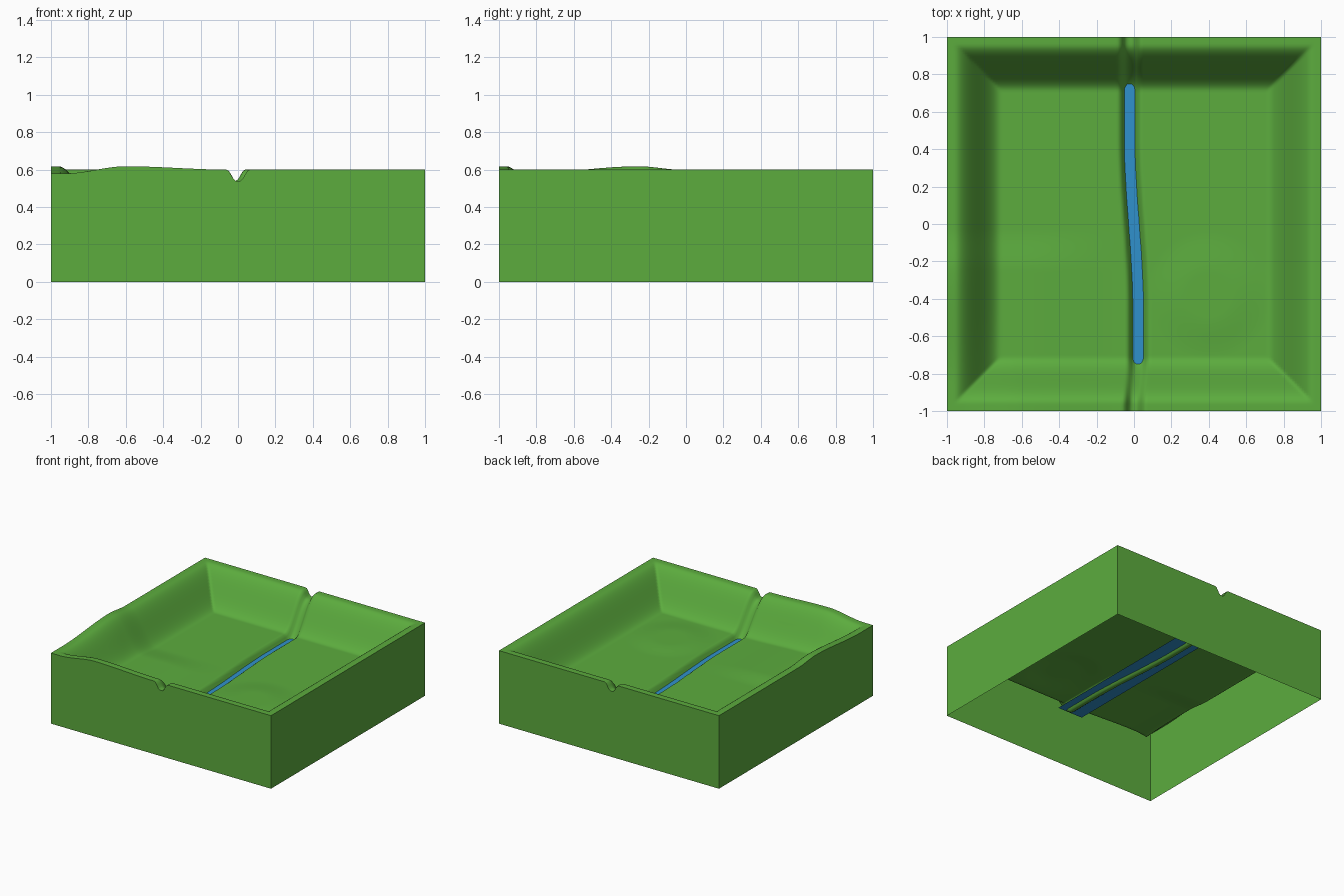
import bpy, bmesh, math

if "Cube" in bpy.data.objects:
    bpy.data.objects.remove(bpy.data.objects["Cube"])

N = 160          # terrain grid resolution
RIM, FLOOR, WATER = 0.60, 0.33, 0.287


def smooth(a, b, t):
    t = max(0.0, min(1.0, (t - a) / (b - a)))
    return t * t * (3 - 2 * t)


def material(name, rgb):
    m = bpy.data.materials.new(name)
    m.diffuse_color = (*rgb, 1)
    m.use_nodes = True
    m.node_tree.nodes["Principled BSDF"].inputs["Base Color"].default_value = m.diffuse_color
    return m


def make_object(name, bm, mat):
    me = bpy.data.meshes.new(name)
    bm.to_mesh(me)
    bm.free()
    me.materials.append(mat)
    ob = bpy.data.objects.new(name, me)
    bpy.context.collection.objects.link(ob)
    return ob


def stream_x(y):
    # gentle S-bend of the stream, from back (-0.02) to front (0.02)
    s = 0.022 - 0.045 * smooth(-0.45, 0.45, y)
    return s - 0.022 * smooth(-0.72, -1.0, y)


def height(x, y):
    # raised rim sloping into a flat basin
    z = FLOOR + (RIM - FLOOR) * smooth(0.71, 0.96, max(abs(x), abs(y)))
    # low swell in the front left quarter, dipping at the corner
    r = math.hypot((x + 1) / 0.4, (y + 1) / 0.75)
    swell = -0.02 + 0.038 * smooth(0.2, 1.0, r)
    z += swell * (1 - smooth(-0.6, -0.05, x)) * (1 - smooth(-0.25, -0.03, y))
    # faint mound in the front right quarter
    z += 0.012 * (1 - smooth(0.12, 0.34, math.hypot(x - 0.4, y + 0.38)))
    # stream bed cut through rim and basin
    z -= 0.06 * (1 - smooth(0.012, 0.06, abs(x - stream_x(y))))
    return z


green = material("grass green", (0.107, 0.413, 0.048))
blue = material("water blue", (0.03, 0.283, 0.604))

# terrain sheet with skirt walls, open underneath
bm = bmesh.new()
bmesh.ops.create_grid(bm, x_segments=N, y_segments=N, size=1)
for v in bm.verts:
    v.co.z = height(v.co.x, v.co.y)
rim_edges = [e for e in bm.edges if e.is_boundary]
skirt = bmesh.ops.extrude_edge_only(bm, edges=rim_edges)["geom"]
for v in skirt:
    if isinstance(v, bmesh.types.BMVert):
        v.co.z = 0
bmesh.ops.recalc_face_normals(bm, faces=bm.faces)
top = max(bm.faces, key=lambda f: abs(f.normal.z))
if top.normal.z < 0:
    bmesh.ops.reverse_faces(bm, faces=bm.faces)
terrain = make_object("terrain", bm, green)
bpy.context.view_layer.objects.active = terrain
terrain.select_set(True)
bpy.ops.object.shade_smooth_by_angle(angle=math.radians(50))

# flat water strip lying in the stream bed
bm = bmesh.new()
bmesh.ops.create_grid(bm, x_segments=1, y_segments=1, size=1)
for v in bm.verts:
    v.co = (v.co.x * 0.115, v.co.y * 0.75, WATER)
make_object("stream_water", bm, blue)
